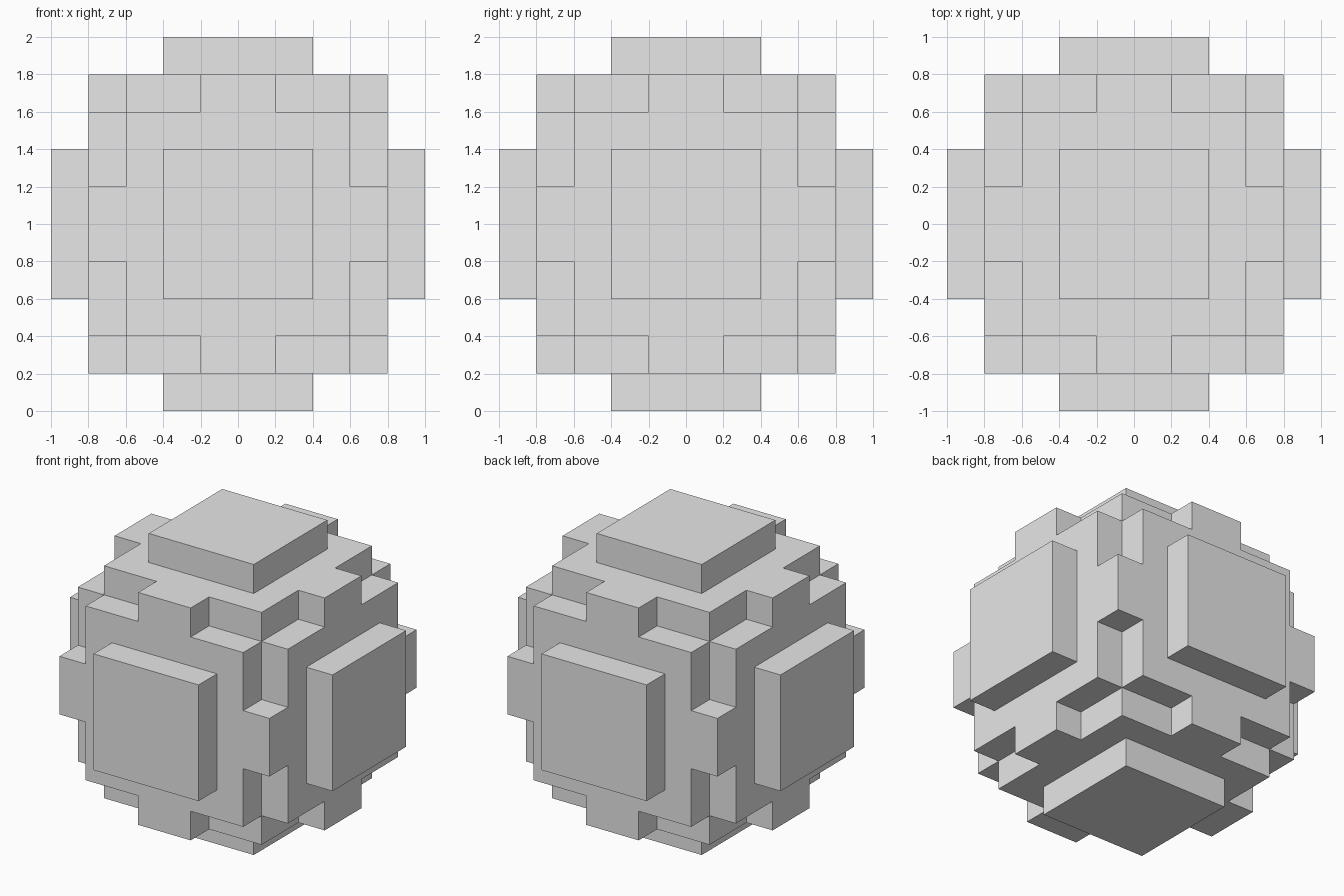
import bpy, bmesh, math
from mathutils import Vector, Matrix

if "Cube" in bpy.data.objects:
    bpy.data.objects.remove(bpy.data.objects["Cube"])

grey = bpy.data.materials.new("light grey")
grey.diffuse_color = (0.8, 0.8, 0.8, 1)
grey.use_nodes = True
grey.node_tree.nodes["Principled BSDF"].inputs["Base Color"].default_value = grey.diffuse_color
CENTRE = Vector((0, 0, 1))


def finish(name, bm):
    bmesh.ops.recalc_face_normals(bm, faces=bm.faces)
    mesh = bpy.data.meshes.new(name)
    bm.to_mesh(mesh)
    bm.free()
    mesh.materials.append(grey)
    obj = bpy.data.objects.new(name, mesh)
    bpy.context.collection.objects.link(obj)
    return obj


# Core: block whose edges are notched near the corners, leaving a tab mid-edge
STEPS = [-0.8, -0.6, -0.2, 0.2, 0.6, 0.8]


def solid(cell):
    if min(cell) < 0 or max(cell) > 4:
        return False
    outer = sum(c in (0, 4) for c in cell)
    return outer < 2 or (outer == 2 and 2 in cell)


bm = bmesh.new()
cells = [(i, j, k) for i in range(5) for j in range(5) for k in range(5)]
for cell in filter(solid, cells):
    for axis in range(3):
        for side in (0, 1):
            near = list(cell)
            near[axis] += 2 * side - 1
            if solid(near):
                continue
            u, v = (axis + 1) % 3, (axis + 2) % 3
            corners = []
            for du, dv in ((0, 0), (1, 0), (1, 1), (0, 1)):
                p = list(cell)
                p[axis] += side
                p[u] += du
                p[v] += dv
                corners.append(bm.verts.new(Vector([STEPS[n] for n in p]) + CENTRE))
            bm.faces.new(corners)
bmesh.ops.remove_doubles(bm, verts=bm.verts, dist=0.001)
bmesh.ops.recalc_face_normals(bm, faces=bm.faces)
bmesh.ops.dissolve_limit(bm, angle_limit=math.radians(1), verts=bm.verts, edges=bm.edges)
finish("core", bm)

# Raised square panel on each of the six sides
SIDES = {"front": (0, -1, 0), "back": (0, 1, 0), "left": (-1, 0, 0),
         "right": (1, 0, 0), "top": (0, 0, 1), "bottom": (0, 0, -1)}
for side, direction in SIDES.items():
    d = Vector(direction)
    size = [0.2 if c else 0.8 for c in d]
    bm = bmesh.new()
    bmesh.ops.create_cube(bm, size=1, matrix=Matrix.Translation(CENTRE + d * 0.9)
                          @ Matrix.Diagonal((*size, 1)))
    finish(side + "_panel", bm)
